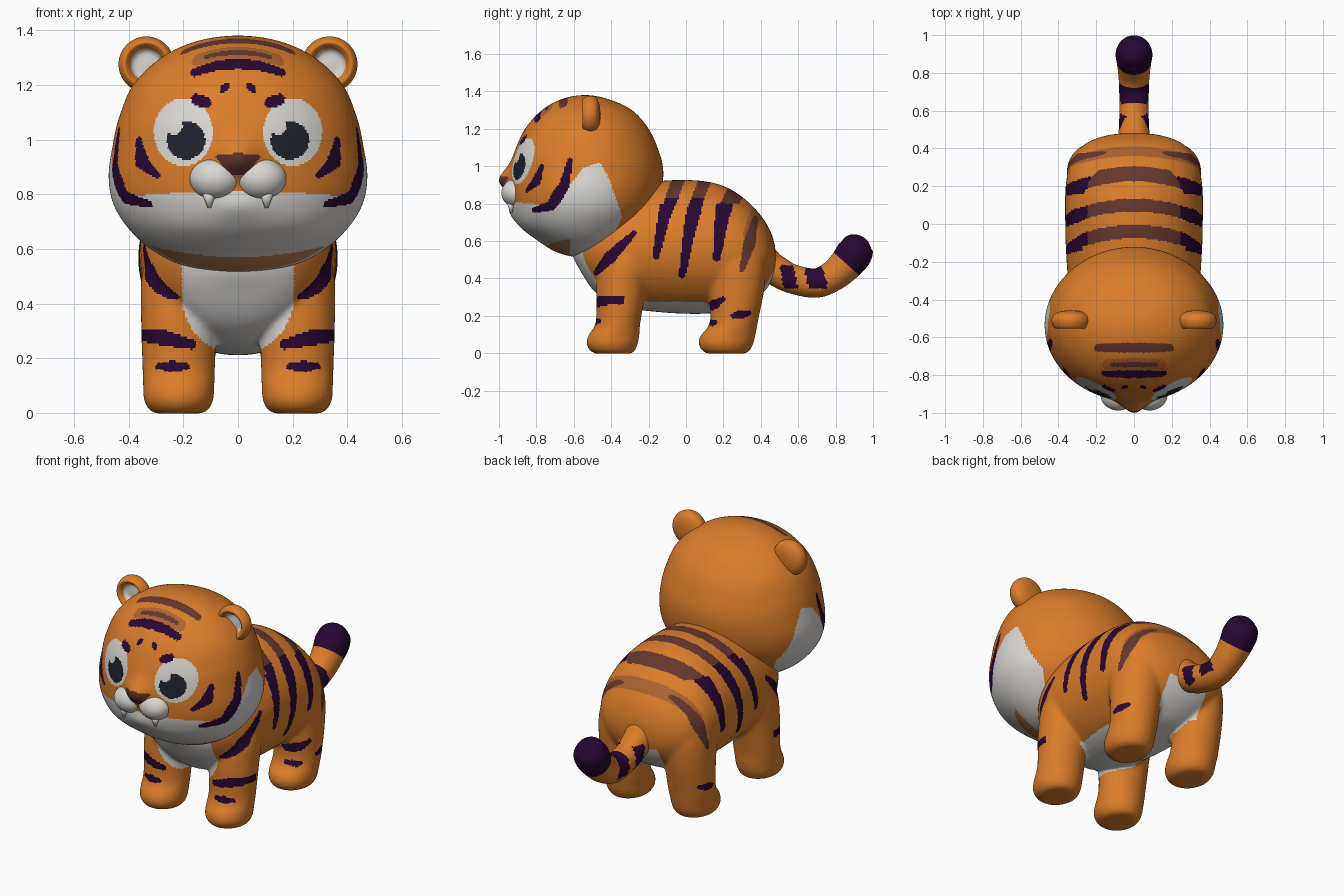
import bpy, bmesh, math
from mathutils import Vector, Matrix

cube = bpy.data.objects.get("Cube")
if cube:
    bpy.data.objects.remove(cube, do_unlink=True)

COLOURS = {
    "orange fur": (0.71, 0.205, 0.023), "white fur": (0.70, 0.68, 0.65),
    "purple stripe": (0.021, 0.002, 0.033), "faded stripe": (0.13, 0.037, 0.028),
    "pale faded stripe": (0.42, 0.125, 0.03), "chin tan": (0.55, 0.24, 0.09),
    "pupil": (0.014, 0.016, 0.025), "nose brown": (0.11, 0.028, 0.02),
}
MATS = {}
for name, rgb in COLOURS.items():
    m = bpy.data.materials.new(name)
    m.use_nodes = True
    m.diffuse_color = (*rgb, 1)
    bsdf = m.node_tree.nodes["Principled BSDF"]
    bsdf.inputs["Base Color"].default_value = (*rgb, 1)
    bsdf.inputs["Roughness"].default_value = 0.8
    MATS[name] = m


# ---- helpers ----
def spline(rows, steps):
    """Smooth rows; the ends are mirrored so that closed poles stay round."""
    flip = lambda r: (r[0], -r[1], *reversed(r[2:]))
    pts = [flip(rows[1])] + list(rows) + [flip(rows[-2])]
    out = []
    for i in range(1, len(pts) - 2):
        for k in range(steps):
            t = k / steps
            out.append([0.5 * (2 * b + (c - a) * t + (2 * a - 5 * b + 4 * c - d) * t * t
                               + (3 * b - a - 3 * c + d) * t ** 3)
                        for a, b, c, d in zip(*pts[i - 1:i + 3])])
    return out + [list(rows[-1])]


def skin(name, rings):
    bm = bmesh.new()
    loops = [[bm.verts.new(p) for p in ring] for ring in rings]
    for a, b in zip(loops, loops[1:]):
        for i in range(len(a)):
            j = (i + 1) % len(a)
            bm.faces.new((a[i], a[j], b[j], b[i]))
    bmesh.ops.remove_doubles(bm, verts=bm.verts, dist=1e-5)
    bmesh.ops.recalc_face_normals(bm, faces=bm.faces)
    return make(name, bm)


def make(name, bm):
    mesh = bpy.data.meshes.new(name)
    bm.to_mesh(mesh)
    bm.free()
    obj = bpy.data.objects.new(name, mesh)
    bpy.context.collection.objects.link(obj)
    return obj


def loft(name, rows, axis, cx=0, segs=48, steps=6, front_bias=0):
    """Rows are (position on axis, half width in x, low, high)."""
    rings = []
    for s, w, lo, hi in spline(rows, steps):
        ring = []
        for i in range(segs):
            a = math.tau * i / segs
            a -= front_bias * math.cos(a)
            x, o = cx + w * math.cos(a), (lo + hi) / 2 + (hi - lo) / 2 * math.sin(a)
            ring.append((x, s, o) if axis == "y" else (x, o, s))
        rings.append(ring)
    return skin(name, rings)


def white_blob(name, centre, radii, cone=False):
    bm = bmesh.new()
    if cone:
        bmesh.ops.create_cone(bm, cap_ends=True, segments=20, radius1=0.2, radius2=1, depth=2)
    else:
        bmesh.ops.create_uvsphere(bm, u_segments=40, v_segments=24, radius=1)
    bm.transform(Matrix.Translation(centre) @ Matrix.Diagonal((*radii, 1)))
    paint(make(name, bm), lambda c, n: "white fur")


def paint(obj, rule):
    slots = {}
    for f in obj.data.polygons:
        col = rule(f.center, f.normal)
        if col not in slots:
            slots[col] = len(slots)
            obj.data.materials.append(MATS[col])
        f.material_index = slots[col]
        f.use_smooth = True


def stroke(u, v, pts, r, taper=.6):
    """True inside a brush stroke that thins towards its ends."""
    n = len(pts) - 1
    for i, ((ax, ay), (bx, by)) in enumerate(zip(pts, pts[1:])):
        dx, dy = bx - ax, by - ay
        t = max(0, min(1, ((u - ax) * dx + (v - ay) * dy) / (dx * dx + dy * dy)))
        if math.hypot(u - ax - t * dx, v - ay - t * dy) < r * (1.1 - taper * abs(2 * (i + t) / n - 1)):
            return True
    return False


def inside(u, v, poly):
    hit = False
    for (ax, ay), (bx, by) in zip(poly, poly[1:] + poly[:1]):
        if (ay > v) != (by > v) and u < (bx - ax) * (v - ay) / (by - ay) + ax:
            hit = not hit
    return hit


# ---- head ----
CHEEK = [(-1.1, .83), (-.85, .80), (-.72, .79), (-.62, .9), (-.55, .99), (-.46, 1.02),
         (-.41, .93), (-.34, .73), (-.5, .4), (-1.1, .4)]
FACE_STRIPES = [([(-.62, 1.03), (-.65, .9), (-.72, .79), (-.81, .765)], .03),
                ([(-.77, 1.0), (-.80, .92), (-.85, .87)], .022)]
BROW_STRIPES = [([(-.19, -.655), (.19, -.655)], .025, "faded stripe"),
                ([(-.115, -.745), (.115, -.745)], .013, "faded stripe"),
                ([(-.14, -.745), (.14, -.745)], .034, "pale faded stripe")]


def head_rule(c, n):
    x, y, z = c
    ax = abs(x)
    if y < -.5:
        if z > 1.1 and (stroke(ax, z, [(.037, 1.2), (.06, 1.178)], .015)
                        or stroke(ax, z, [(.118, 1.135), (.152, 1.148)], .022, .2)
                        or stroke(ax, z, [(-.16, 1.245), (0, 1.277), (.08, 1.27), (.16, 1.245)], .018, .3)):
            return "purple stripe"
        if y < -.9 and .87 < z < .95 - 1.2 * x * x and ax < .03 + .9 * (z - .88):
            return "nose brown"
        if ((ax - .2) / .108) ** 2 + ((z - 1.027) / .123) ** 2 < 1 and y < -.7:
            px = x - math.copysign(.19, x)
            shine = math.hypot(px + .045, z - 1.05) < .032
            return "pupil" if math.hypot(px, z - .997) < .07 and not shine else "white fur"
        for pts, r, colour in BROW_STRIPES:
            if z > 1.2 and stroke(x, y, pts, r, .25):
                return colour
        if any(stroke(y, z, p, r) for p, r in FACE_STRIPES):
            return "purple stripe"
        if z < .57 + .4 * x * x and y < -.62:
            return "chin tan"
    return "white fur" if inside(y, z, CHEEK) else "orange fur"


head = loft("head", [
    (1.38, 0, -.54, -.54), (1.36, .15, -.66, -.42), (1.30, .28, -.77, -.29),
    (1.20, .383, -.86, -.20), (1.08, .435, -.915, -.145), (.98, .458, -.935, -.122),
    (.87, .473, -.94, -.13), (.77, .458, -.93, -.16), (.68, .405, -.89, -.22),
    (.60, .32, -.79, -.31), (.54, .20, -.69, -.42), (.515, 0, -.57, -.57)],
    "z", segs=300, steps=16, front_bias=.35)
# draw the snout and chin out of the face
for v in head.data.vertices:
    x, y, z = v.co
    if y < -.7:
        reach = .075 if z > .925 else .06
        v.co.y -= .06 * math.exp(-(x / .075) ** 2 - ((z - .925) / reach) ** 2)
        v.co.y -= .018 * math.exp(-(x / .1) ** 2 - ((z - .755) / .05) ** 2)
paint(head, head_rule)

for side, s in (("left", 1), ("right", -1)):
    # ---- muzzle and fangs ----
    white_blob(side + "_muzzle", (s * .083, -.905, .857), (.094, .082, .077))
    white_blob(side + "_fang", (s * .105, -.935, .782), (.03, .026, .033), cone=True)

    # ---- ears: dished discs with a pale hollow ----
    ez = 1.275
    profile = [(-.515, 0), (-.515, .045), (-.54, .065), (-.553, .08), (-.54, .094),
               (-.51, .102), (-.48, .09), (-.462, .05), (-.458, 0)]
    ear = loft(side + "_ear", [(y, r, ez - r, ez + r) for y, r in profile],
               "y", cx=s * .335, segs=56, steps=5)
    paint(ear, lambda c, n: "white fur" if c.y < -.505 and
          math.hypot(abs(c.x) - .335, c.z - ez) < .06 else "orange fur")

# ---- body and legs, fused into one soft skin ----
parts = [loft("torso", [
    (-.61, 0, .55, .55), (-.57, .18, .45, .68), (-.48, .28, .32, .8), (-.35, .34, .25, .88),
    (-.15, .36, .22, .92), (.05, .365, .21, .925), (.2, .362, .22, .895), (.32, .338, .25, .82),
    (.42, .265, .33, .71), (.47, .14, .42, .6), (.48, 0, .5, .5)], "y")]
FRONT = [(0, 0, -.39, -.39), (0, .09, -.49, -.29), (.04, .125, -.53, -.262), (.09, .13, -.525, -.25),
         (.17, .133, -.482, -.243), (.35, .138, -.48, -.21), (.5, .135, -.46, -.18),
         (.62, .09, -.40, -.22), (.64, 0, -.3, -.3)]
HIND = [(0, 0, .21, .21), (0, .09, .11, .32), (.04, .125, .07, .355), (.09, .13, .075, .37),
        (.17, .133, .128, .385), (.35, .138, .12, .42), (.5, .135, .10, .425),
        (.62, .09, .16, .38), (.64, 0, .27, .27)]
for s in (1, -1):
    parts += [loft("leg", rows, "z", cx=s * .217) for rows in (FRONT, HIND)]

bm = bmesh.new()
for p in parts:
    bm.from_mesh(p.data)
    bpy.data.objects.remove(p, do_unlink=True)
body = make("body_and_legs", bm)
fuse = body.modifiers.new("fuse", "REMESH")
fuse.mode, fuse.voxel_size = "VOXEL", .0086
soft = body.modifiers.new("soften", "SMOOTH")
soft.factor, soft.iterations = .5, 22
bpy.context.view_layer.update()
fused = bpy.data.meshes.new_from_object(body.evaluated_get(bpy.context.evaluated_depsgraph_get()))
body.modifiers.clear()
body.data = fused

BACK_STRIPES = [([(-.04, .98), (-.075, .88), (-.12, .72), (-.16, .52)], .036),
                ([(.10, .98), (.065, .86), (.02, .66), (-.02, .42)], .036),
                ([(.25, .95), (.22, .86), (.19, .71), (.165, .51)], .040)]
SIDE_MARKS = [([(-.28, .64), (-.41, .51), (-.48, .43)], .03),
              ([(.1, .23), (.2, .29)], .025), ([(.25, .2), (.34, .215)], .022),
              ([(.12, .16), (.16, .165)], .018)]
LEG_MARKS = [([(.38, .285), (.27, .275), (.17, .25)], .026), ([(.29, .17), (.19, .17)], .019)]


def body_rule(c, n):
    x, y, z = c
    ax = abs(x)
    # stripes sweep across the back, fading near the spine
    if z > .8 and ax < .3:
        for mid, half in ((-.04, .036), (.10, .034), (.265, .04)):
            if abs(y - mid + .6 * x * x) < half:
                return "faded stripe" if ax < .245 else "purple stripe"
    elif ax > .15 and any(stroke(y, z, p, r) for p, r in BACK_STRIPES):
        return "purple stripe"
    if ax > .15 and stroke(y, z, [(.37, .72), (.34, .59), (.30, .45)], .03):
        return "faded stripe"
    if n.y > .2 and z > .62 and .36 < y + .5 * x * x < .41:
        return "pale faded stripe"
    if ax > .2 and n.x * x > 0 and any(stroke(y, z, p, r) for p, r in SIDE_MARKS):
        return "purple stripe"
    if y < -.33 and n.y < .2 and any(stroke(ax, z, p, r, .4) for p, r in LEG_MARKS):
        return "purple stripe"
    # chest, belly and rump patch
    bib = ax < .205 * math.sqrt(max(0, 1 - (max(0, .43 - z) / .215) ** 2))
    if bib and y < -.2 and z < .66 or ax < .13 and y > .35 and .27 < z < .43:
        return "white fur"
    if .2 < z < .275 and (-.2 < y < .09 or n.z < -.5 and ax < .2):
        return "white fur"
    return "orange fur"


paint(body, body_rule)

# ---- tail: swept tube with a dark rounded tip ----
PATH = [(.42, .08, .48), (.47, .082, .45), (.56, .078, .40), (.69, .078, .375), (.78, .082, .41),
        (.85, .09, .47), (.90, .097, .535), (.92, .08, .585), (.935, .045, .615), (.94, 0, .625)]
line = spline(PATH, 8)
rings = []
for i, (y, r, z) in enumerate(line):
    (y0, _, z0), (y1, _, z1) = line[max(i - 1, 0)], line[min(i + 1, len(line) - 1)]
    d = Vector((0, y1 - y0, z1 - z0)).normalized()
    rings.append([(r * math.cos(a), y - d.z * r * math.sin(a), z + d.y * r * math.sin(a))
                  for a in (math.tau * k / 64 for k in range(64))])


def tail_rule(c, n):
    x, y, z = c
    if z + .83 * y > 1.19:
        return "purple stripe"
    if z > .345 and (abs(y + .25 * z - .795) < .04 + .15 * abs(x) or
                     abs(y + .2 * z - .63) < .037 and abs(x) > .035 and z < .47):
        return "purple stripe"
    return "orange fur"


paint(skin("tail", rings), tail_rule)
